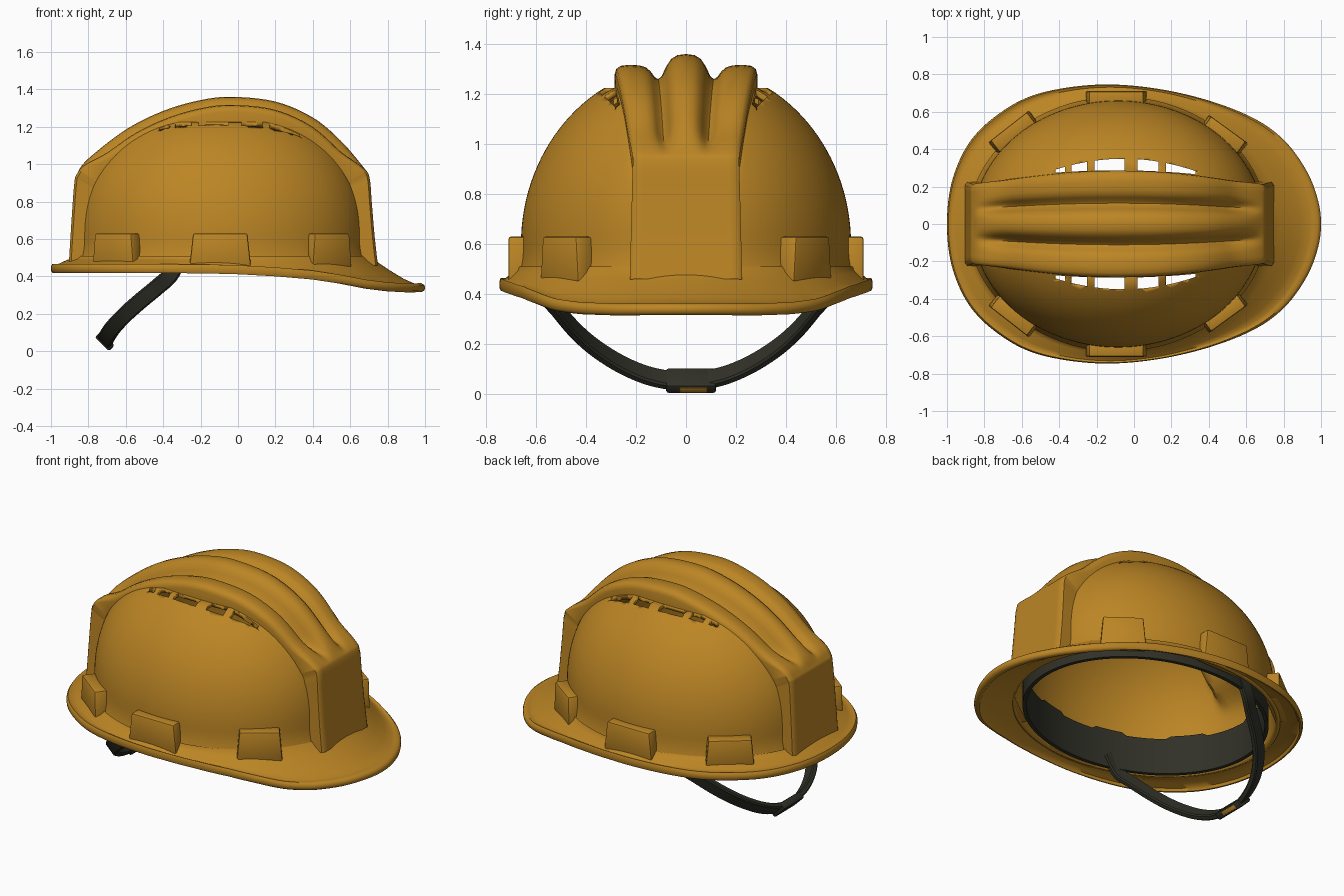
import bpy, bmesh, math
from mathutils import Vector, Matrix

if "Cube" in bpy.data.objects:
    bpy.data.objects.remove(bpy.data.objects["Cube"])

CX, A, B = -0.085, 0.78, 0.66   # dome ellipse in plan


def material(name, rgb):
    m = bpy.data.materials.new(name)
    m.diffuse_color = (*rgb, 1)
    m.use_nodes = True
    m.node_tree.nodes["Principled BSDF"].inputs["Base Color"].default_value = m.diffuse_color
    return m


GOLD = material("golden_yellow", (0.5, 0.235, 0.018))
DARK = material("dark_olive", (0.03, 0.03, 0.021))


def finish(name, bm, mat, angle=40):
    bmesh.ops.recalc_face_normals(bm, faces=bm.faces[:])
    me = bpy.data.meshes.new(name)
    bm.to_mesh(me)
    bm.free()
    ob = bpy.data.objects.new(name, me)
    bpy.context.collection.objects.link(ob)
    me.materials.append(mat)
    bpy.ops.object.select_all(action='DESELECT')
    bpy.context.view_layer.objects.active = ob
    ob.select_set(True)
    bpy.ops.object.shade_smooth_by_angle(angle=math.radians(angle))
    return ob


def grid(rows, close_rows=False, close_cols=False, caps=()):
    """Skin a list of point rows with quads; caps lists rows to fill."""
    bm = bmesh.new()
    vs = [[bm.verts.new(p) for p in r] for r in rows]
    nr, nc = len(rows), len(rows[0])
    for i in range(nr if close_rows else nr - 1):
        for j in range(nc if close_cols else nc - 1):
            a, b = vs[i], vs[(i + 1) % nr]
            k = (j + 1) % nc
            bm.faces.new((a[j], a[k], b[k], b[j]))
    for c in caps:
        bm.faces.new(vs[c])
    return bm


def spline(pts, n, closed=False):
    pts = [Vector(p) for p in pts]
    N, out = len(pts), []
    for i in range(N if closed else N - 1):
        get = lambda k: pts[k % N] if closed else pts[max(0, min(N - 1, k))]
        p0, p1, p2, p3 = (get(i + k) for k in (-1, 0, 1, 2))
        for s in range(n):
            t = s / n
            out.append(0.5 * (2 * p1 + (p2 - p0) * t + (2 * p0 - 5 * p1 + 4 * p2 - p3) * t * t
                              + (3 * p1 - p0 - 3 * p2 + p3) * t ** 3))
    return out if closed else out + [pts[-1]]


def lerp_table(x, tab):
    for (x0, y0), (x1, y1) in zip(tab, tab[1:]):
        if x <= x1:
            return y0 + (y1 - y0) * max(0, (x - x0) / (x1 - x0))
    return tab[-1][1]


def smooth(t):
    t = max(0, min(1, t))
    return t * t * (3 - 2 * t)


def radius(th, a=A, b=B):
    return a * b / math.hypot(b * math.cos(th), a * math.sin(th))


def power(th):
    return 2 + 0.2 * math.cos(th) ** 2


def flare(z):
    return 1 + 0.04 * min(1, max(0, (0.6 - z) / 0.15)) ** 2


def ridge_w(x):
    return 0.21 + 0.075 * (1 - ((x + 0.09) / 0.8) ** 2)


# Dome shell, sunk a little under the crown ridge
def dome_point(th, r, z):
    rr = radius(th) * r
    x, y, z = rr * math.cos(th), rr * math.sin(th), min(z, 1.225)
    k = 1 - 0.12 * smooth((0.2 - abs(y)) / 0.08) * smooth((z - 0.75) / 0.25)
    return (CX + x * k, y, 0.5 + (z - 0.5) * k)


ths = [2 * math.pi * i / 144 for i in range(144)]
rows = [[dome_point(t, flare(z), z) for t in ths] for z in (0.45, 0.48, 0.51, 0.54, 0.57)]
for i in range(32):
    f = math.radians(88.5 * i / 31)
    rows.append([dome_point(t, math.cos(f) ** (2 / power(t)),
                            0.6 + 0.72 * math.sin(f) ** (2 / power(t))) for t in ths])
dome = finish("dome_shell", grid(rows, close_cols=True, caps=(-1,)), GOLD)
sol = dome.modifiers.new("wall", 'SOLIDIFY')
sol.thickness, sol.offset = 0.022, -1

# Vent slots cut beside the ridge, with bars left between them
bm = bmesh.new()
for x0, x1 in ((-0.42, -0.37), (-0.335, -0.25), (-0.21, -0.05), (0.02, 0.13), (0.17, 0.33)):
    xs = [x0 + (x1 - x0) * i / 4 for i in range(5)]
    for s in (-1, 1):
        loop = [(x, s * (ridge_w(x) + 0.002)) for x in xs]
        loop += [(x, s * (ridge_w(x) + 0.012 + 0.052 * (1 - ((x + 0.045) / 0.4) ** 2))) for x in xs[::-1]]
        lo, hi = ([bm.verts.new((x, y, z)) for x, y in loop] for z in (0.95, 1.5))
        bm.faces.new(lo)
        bm.faces.new(hi)
        for i in range(10):
            k = (i + 1) % 10
            bm.faces.new((lo[i], lo[k], hi[k], hi[i]))
cutter = finish("vent_cutter", bm, GOLD)
cutter.hide_render = True
cut = dome.modifiers.new("vents", 'BOOLEAN')
cut.object, cut.operation, cut.solver = cutter, 'DIFFERENCE', 'EXACT'
bpy.ops.object.select_all(action='DESELECT')
bpy.context.view_layer.objects.active = dome
dome.select_set(True)
for m in ("wall", "vents"):
    bpy.ops.object.modifier_apply(modifier=m)
bpy.data.objects.remove(cutter)


# Crown ridge: three ribs swept from back panel over the top to front panel
def inside(x, y, z):
    th = math.atan2(y, x - CX)
    r, p = math.hypot(x - CX, y) / radius(th), power(th)
    if z < 0.6:
        return r < flare(z)
    return r < 1 and z < min(1.225, 0.6 + 0.72 * (1 - r ** p) ** (1 / p))


path = spline([(-0.905, 0.46), (-0.89, 0.7), (-0.875, 0.9), (-0.86, 0.95), (-0.8, 1.03), (-0.6, 1.185),
               (-0.4, 1.285), (-0.2, 1.343), (-0.03, 1.36), (0.2, 1.335), (0.4, 1.25), (0.55, 1.125),
               (0.67, 0.985), (0.703, 0.93), (0.715, 0.8), (0.73, 0.62), (0.748, 0.46)], 5)
half = [(0, 0), (0.12, -0.004), (0.21, -0.02), (0.28, -0.05), (0.34, -0.088), (0.39, -0.1), (0.44, -0.092),
        (0.5, -0.068), (0.57, -0.052), (0.66, -0.045), (0.8, -0.043), (0.92, -0.047), (0.98, -0.06), (1, -0.08)]
prof = [(-v, d) for v, d in half[:0:-1]] + half
rows = []
for i, p in enumerate(path):
    t = (path[min(i + 1, len(path) - 1)] - path[max(i - 1, 0)]).normalized()
    n = Vector((-t.y, t.x))
    relief = smooth((p.y - 0.95) / 0.17)
    w = ridge_w(p.x) if p.y > 0.93 else 0.213 + 0.025 * (0.93 - p.y)
    row = []
    for v, d in prof:
        edge = -0.012 * max(0, (abs(v) - 0.92) / 0.08) * (1 - relief)
        q = p + n * (d * relief + edge)
        row.append(Vector((q.x, v * w, q.y)))
    feet = []
    for e in (row[0], row[-1]):   # side walls run down to the dome
        c, k = Vector((CX, e.y, 0.5 if e.z > 0.5 else e.z)), 1.0
        while k > 0.6 and not inside(*(c + (e - c) * k)):
            k -= 0.005
        feet.append(c + (e - c) * (k - 0.012))
    rows.append([feet[0]] + row + [feet[1]])
finish("crown_ridge", grid(rows), GOLD, 50)

# Brim with rolled lip and dipping front peak
edge = [(1, 0), (0.983, 0.13), (0.925, 0.28), (0.81, 0.44), (0.65, 0.56), (0.4, 0.66), (0.1, 0.727), (-0.2, 0.745),
        (-0.5, 0.7), (-0.7, 0.605), (-0.87, 0.45), (-0.97, 0.24), (-1, 0)]
outline = spline(edge + [(x, -y) for x, y in edge[-2:0:-1]], 8, True)
lip_z = [(-1, 0.465), (-0.2, 0.463), (0, 0.458), (0.2, 0.447), (0.4, 0.43), (0.55, 0.408), (0.7, 0.38),
         (0.82, 0.366), (0.92, 0.361), (1, 0.362)]
section = [(-0.03, 1, 0.01), (0.06, 0.88, 0), (0.2, 0.68, 0), (0.4, 0.42, 0), (0.6, 0.2, -0.003), (0.78, 0.05, -0.005),
           (0.85, 0, 0), (0.93, 0, 0.002), (0.985, 0, -0.008), (1, 0, -0.022), (0.985, 0, -0.038), (0.93, 0, -0.046),
           (0.86, 0, -0.045), (0.8, 0.03, -0.03), (0.5, 0.3, -0.03), (0.2, 0.68, -0.035), (-0.03, 0.9, -0.04)]
rows = []
for f, blend, dz in section:
    row = []
    for e in outline:
        th = math.atan2(e.y, e.x - CX)
        r = radius(th, 0.805, 0.68)
        d = Vector((CX + r * math.cos(th), r * math.sin(th)))
        q = d.lerp(e, f)
        z = lerp_table(e.x, lip_z)
        row.append((q.x, q.y, z + (0.5 - z) * blend + dz))
    rows.append(row)
finish("brim", grid(rows, close_rows=True, close_cols=True), GOLD, 50)


# Accessory lugs around the base of the shell
def box(name, size, mat, matrix, taper=1.0, bevel=0.01):
    bm = bmesh.new()
    bmesh.ops.create_cube(bm, size=1)
    for v in bm.verts:
        if v.co.z > 0:
            v.co.y *= taper
        v.co = Vector(a * b for a, b in zip(v.co, size))
    bmesh.ops.bevel(bm, geom=bm.edges[:], offset=bevel, segments=2, affect='EDGES', profile=0.5)
    bm.transform(matrix)
    return finish(name, bm, mat)


for side, s in (("right", -1), ("left", 1)):
    for label, x, y, ang, length in (("front", 0.505, 0.508, 54, 0.26), ("middle", -0.095, 0.71, 90, 0.33),
                                     ("rear", -0.67, 0.522, 128, 0.28)):
        a = math.radians(ang) * s
        pos = Vector((x - 0.04 * math.cos(a), s * y - 0.04 * math.sin(a), 0.54))
        box(f"{side}_{label}_lug", (0.08, length, 0.18), GOLD,
            Matrix.Translation(pos) @ Matrix.Rotation(a, 4, 'Z'), 0.88)

# Headband inside the shell, with a slightly uneven top edge
rows = []
for a, b, top in ((0.745, 0.62, 0), (0.745, 0.62, 1), (0.722, 0.598, 1), (0.722, 0.598, 0)):
    rows.append([(CX + radius(t, a, b) * math.cos(t), radius(t, a, b) * math.sin(t),
                  (0.65 + (0.018 if math.sin(9 * t) > 0.3 else 0)) if top else 0.425) for t in ths])
finish("headband", grid(rows, close_rows=True, close_cols=True), DARK)

# Chin strap: a flat ribbon hanging toward the rear
hang = [(-0.3, 0.585, 0.52), (-0.36, 0.57, 0.41), (-0.43, 0.52, 0.345), (-0.53, 0.45, 0.262), (-0.61, 0.37, 0.19),
        (-0.67, 0.27, 0.125), (-0.7, 0.17, 0.08), (-0.712, 0.08, 0.058)]
line = spline(hang + [(-0.715, 0, 0.052)] + [(x, -y, z) for x, y, z in hang[::-1]], 5)
W = Vector((1, 0, -1)).normalized()
rows = []
for i, p in enumerate(line):
    t = (line[min(i + 1, len(line) - 1)] - line[max(i - 1, 0)]).normalized()
    n = t.cross(W).normalized()
    rows.append([p + W * u + n * v for u, v in ((-0.044, -0.01), (-0.036, -0.017), (0.036, -0.017), (0.044, -0.01),
                                                (0.044, 0.01), (0.036, 0.017), (-0.036, 0.017), (-0.044, 0.01))])
finish("chin_strap", grid(rows, close_cols=True, caps=(0, -1)), DARK)

# Buckle and its small coloured tab
turn = Matrix.Rotation(math.radians(45), 4, 'Y')
mid = Vector((-0.713, 0.02, 0.054))
box("strap_buckle", (0.104, 0.2, 0.045), DARK, Matrix.Translation(mid) @ turn)
box("buckle_tab", (0.008, 0.11, 0.024), GOLD, Matrix.Translation(mid + W * 0.051 + Vector((0, 0.01, 0))) @ turn,
    bevel=0.002)
